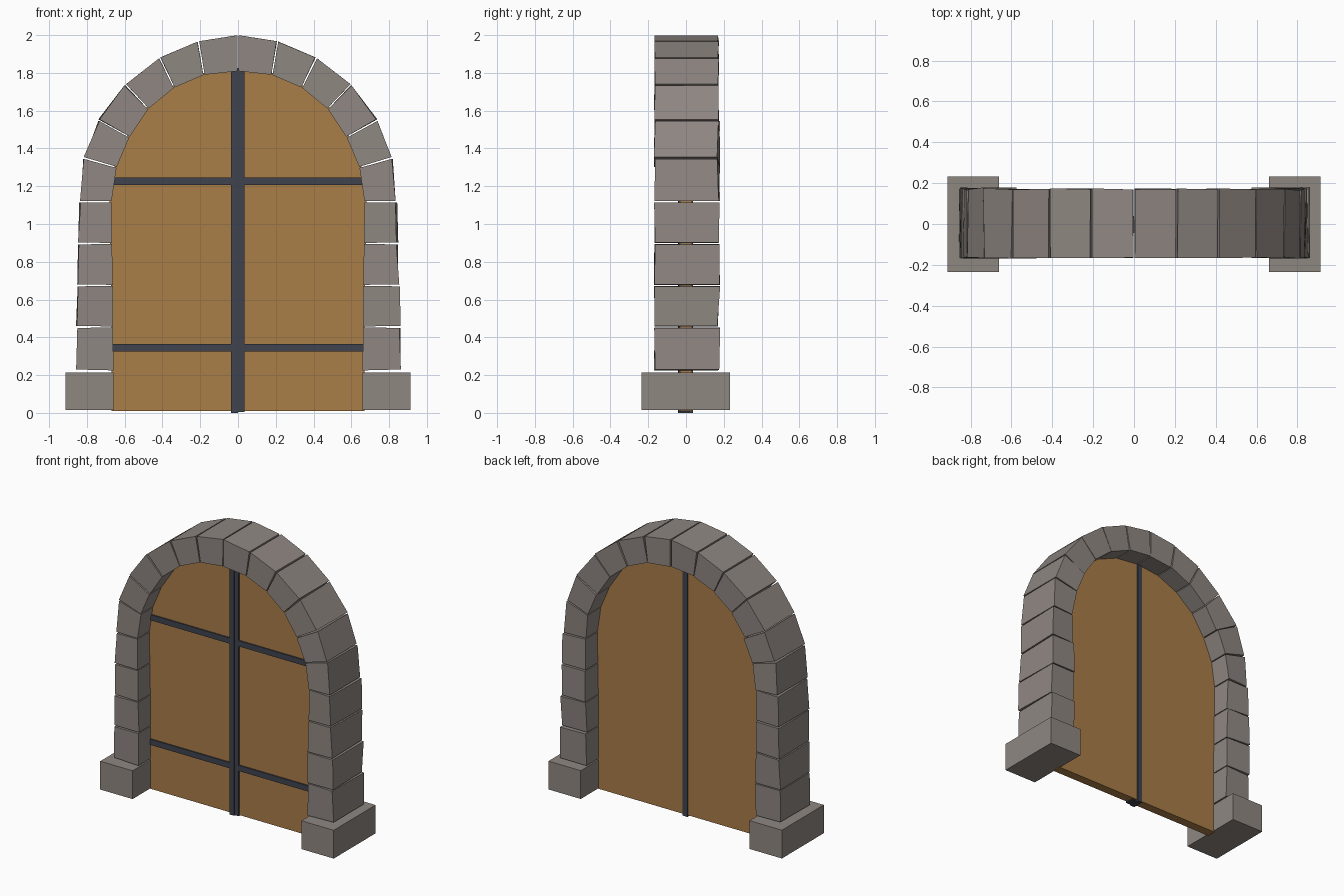
import bpy, bmesh, random
from mathutils import Vector

if "Cube" in bpy.data.objects:
    bpy.data.objects.remove(bpy.data.objects["Cube"])

random.seed(7)


def material(name, rgb):
    m = bpy.data.materials.new(name)
    m.diffuse_color = (*rgb, 1)
    m.use_nodes = True
    m.node_tree.nodes["Principled BSDF"].inputs["Base Color"].default_value = m.diffuse_color
    return m


STONE = material("grey stone", (0.275, 0.242, 0.222))
WOOD = material("brown wood", (0.40, 0.205, 0.065))
IRON = material("dark iron", (0.050, 0.056, 0.078))


def prism(name, front, back, mat):
    """Closed solid between two matching outlines."""
    bm = bmesh.new()
    a = [bm.verts.new(p) for p in front]
    b = [bm.verts.new(p) for p in back]
    bm.faces.new(a)
    bm.faces.new(b[::-1])
    n = len(a)
    for i in range(n):
        j = (i + 1) % n
        bm.faces.new((a[i], b[i], b[j], a[j]))
    bmesh.ops.recalc_face_normals(bm, faces=bm.faces)
    me = bpy.data.meshes.new(name)
    bm.to_mesh(me)
    bm.free()
    me.materials.append(mat)
    ob = bpy.data.objects.new(name, me)
    bpy.context.collection.objects.link(ob)
    return ob


def slab(name, outline, y0, y1, mat):
    return prism(name, [(x, y0, z) for x, z in outline],
                 [(x, y1, z) for x, z in outline], mat)


def box(name, x0, x1, y0, y1, z0, z1, mat):
    return slab(name, [(x0, z0), (x1, z0), (x1, z1), (x0, z1)], y0, y1, mat)


# Joints between stones, from foot to crown: inner and outer ends (x, z)
inner = [(.66, .222), (.661, .455), (.663, .675), (.667, .897), (.67, 1.118),
         (.643, 1.30), (.575, 1.46), (.475, 1.61), (.338, 1.722), (.18, 1.79), (0, 1.81)]
outer = [(.858, .225), (.856, .455), (.851, .675), (.843, .897), (.838, 1.118),
         (.815, 1.35), (.737, 1.55), (.598, 1.737), (.415, 1.88), (.21, 1.967), (0, 2.0)]


def jit(s):
    return random.uniform(-s, s)


for side, s in (("left", -1), ("right", 1)):
    # Foot block
    box(f"{side}_foot", s * .66, s * .913, -.235, .233, .015, .215, STONE)

    # Pillar and arch stones, each slightly irregular
    for i in range(10):
        a, b = Vector(inner[i]), Vector(inner[i + 1])
        c, d = Vector(outer[i + 1]), Vector(outer[i])
        gi = (b - a).normalized() * .003
        go = (c - d).normalized() * .005
        a, b, c, d = a + gi, b - gi, c - go, d + go
        rough = .006 if i < 7 else .002
        front, back = [], []
        for k, p in enumerate((a, b, c, d)):
            out = 0 if k < 2 else rough
            front.append((s * (p.x + jit(out)), -.166 + jit(rough * .7), p.y))
            back.append((s * (p.x + jit(out)), .171 + jit(rough * 1.7), p.y))
        prism(f"{side}_stone_{i + 1}", front, back, STONE)

    # Door leaf, tucked a little into the stones
    edge = [(x * 1.015, z + (.01 if z > 1.2 else 0)) for x, z in inner]
    leaf = [(0, .01), (.67, .01)] + edge
    slab(f"{side}_door_leaf", [(s * x, z) for x, z in leaf], -.032, .032, WOOD)

    # Horizontal iron straps on the front
    for level, z in (("lower", .345), ("upper", 1.226)):
        box(f"{side}_{level}_strap", s * .03, s * .675, -.041, -.02, z - .02, z + .02, IRON)

# Centre bars: the left one passes through and shows at the back
box("left_centre_bar", -.038, -.001, -.043, .038, 0, 1.825, IRON)
box("right_centre_bar", .001, .034, -.041, .02, .005, 1.825, IRON)
